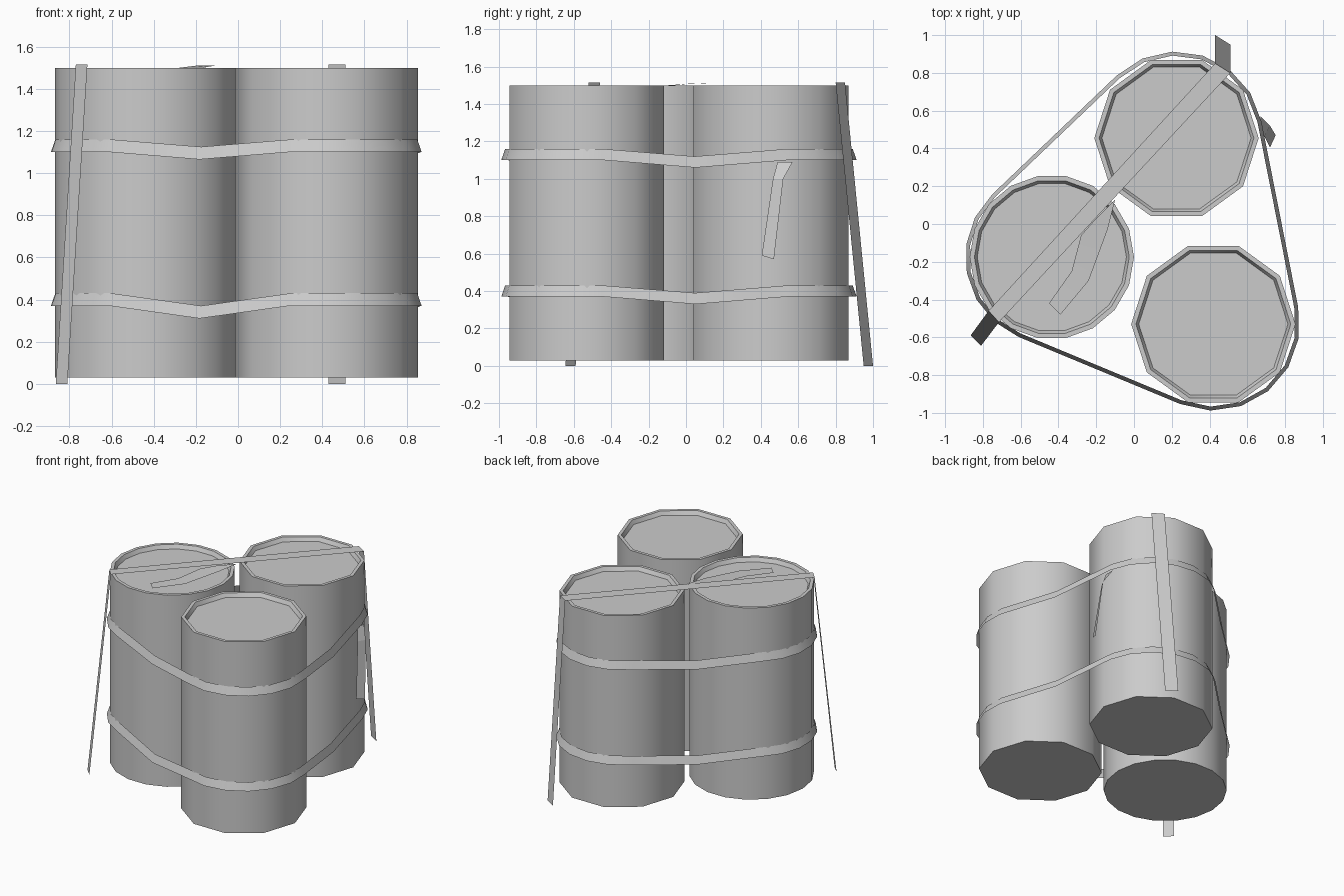
import bpy, bmesh, math
from mathutils import Vector

cube = bpy.data.objects.get("Cube")
if cube:
    bpy.data.objects.remove(cube)


def make_material(name, rgb):
    m = bpy.data.materials.new(name)
    m.use_nodes = True
    m.diffuse_color = (*rgb, 1)
    m.node_tree.nodes["Principled BSDF"].inputs["Base Color"].default_value = (*rgb, 1)
    return m


GREY = make_material("plain grey", (0.6, 0.6, 0.6))


def finish(bm, name, smooth=True):
    mesh = bpy.data.meshes.new(name)
    bm.to_mesh(mesh)
    bm.free()
    ob = bpy.data.objects.new(name, mesh)
    bpy.context.collection.objects.link(ob)
    mesh.materials.append(GREY)
    if smooth:
        bpy.ops.object.select_all(action="DESELECT")
        ob.select_set(True)
        bpy.context.view_layer.objects.active = ob
        bpy.ops.object.shade_smooth_by_angle(angle=math.radians(40))
    return ob


def strip(name, left, right, closed=False, smooth=True):
    """Flat webbing between two edge paths."""
    bm = bmesh.new()
    a = [bm.verts.new(p) for p in left]
    b = [bm.verts.new(p) for p in right]
    n = len(a)
    for i in range(n if closed else n - 1):
        j = (i + 1) % n
        bm.faces.new((a[i], b[i], b[j], a[j]))
    return finish(bm, name, smooth)


RADIUS, BASE, TOP = 0.435, 0.03, 1.5
front_c, back_c, left_c = Vector((0.42, -0.53)), Vector((0.225, 0.455)), Vector((-0.435, -0.175))


# Drums with a raised rim and a sunken lid
def drum(name, c, sides):
    bm = bmesh.new()
    profile = [(RADIUS, BASE), (RADIUS, TOP), (RADIUS - 0.025, TOP), (RADIUS - 0.04, TOP - 0.03)]
    rings = []
    for r, z in profile:
        rings.append([bm.verts.new((c.x + r * math.cos(math.tau * i / sides),
                                    c.y + r * math.sin(math.tau * i / sides), z))
                      for i in range(sides)])
    for lo, hi in zip(rings, rings[1:]):
        for i in range(sides):
            j = (i + 1) % sides
            bm.faces.new((lo[i], lo[j], hi[j], hi[i]))
    bm.faces.new(rings[0][::-1])
    bm.faces.new(rings[-1])
    finish(bm, name)


drum("front_drum", front_c, 10)
drum("back_drum", back_c, 10)
drum("left_drum", left_c, 18)


# Bands wrapped round the three drums, sagging across each gap
def band(name, z, sags):
    centres = [front_c, back_c, left_c]
    upper, lower = [], []

    def add(c, direction, drop):
        for path, r, h in ((upper, 0.437, z + 0.06), (lower, 0.458, z)):
            p = c + direction * r
            path.append((p.x, p.y, h - drop))

    for i, c in enumerate(centres):
        nxt, prev = centres[(i + 1) % 3], centres[i - 1]
        d_in, d_out = c - prev, nxt - c
        start = math.atan2(-d_in.x, d_in.y)
        sweep = (math.atan2(-d_out.x, d_out.y) - start) % math.tau
        steps = 6
        for k in range(steps + 1):
            t = start + sweep * k / steps
            add(c, Vector((math.cos(t), math.sin(t))), 0)
        out = start + sweep
        add((c + nxt) / 2, Vector((math.cos(out), math.sin(out))), sags[i])
    strip(name, lower, upper, True)


band("upper_band", 1.10, (0.04, 0.03, 0.035))
band("lower_band", 0.37, (0.04, 0.03, 0.06))

# Long strap over the top, hanging down at both ends
strip("diagonal_strap",
      [(-0.865, -0.59, 0), (-0.77, -0.46, 1.515), (0.43, 0.85, 1.515), (0.43, 1.0, 0)],
      [(-0.81, -0.645, 0), (-0.715, -0.52, 1.515), (0.51, 0.80, 1.515), (0.51, 0.95, 0)],
      smooth=False)

# Loose strap end lying on the left drum
strip("loose_top_end",
      [(-0.2, 0.03, 1.51), (-0.28, -0.06, 1.5), (-0.33, -0.25, 1.485), (-0.45, -0.42, 1.48)],
      [(-0.1, 0.13, 1.512), (-0.14, -0.03, 1.505), (-0.24, -0.3, 1.485), (-0.39, -0.48, 1.48)])

# Loose end hanging from the upper band
strip("loose_band_end",
      [(0.67, 0.49, 1.09), (0.69, 0.465, 1.0), (0.72, 0.405, 0.59)],
      [(0.67, 0.57, 1.09), (0.72, 0.52, 1.0), (0.75, 0.47, 0.57)], smooth=False)
